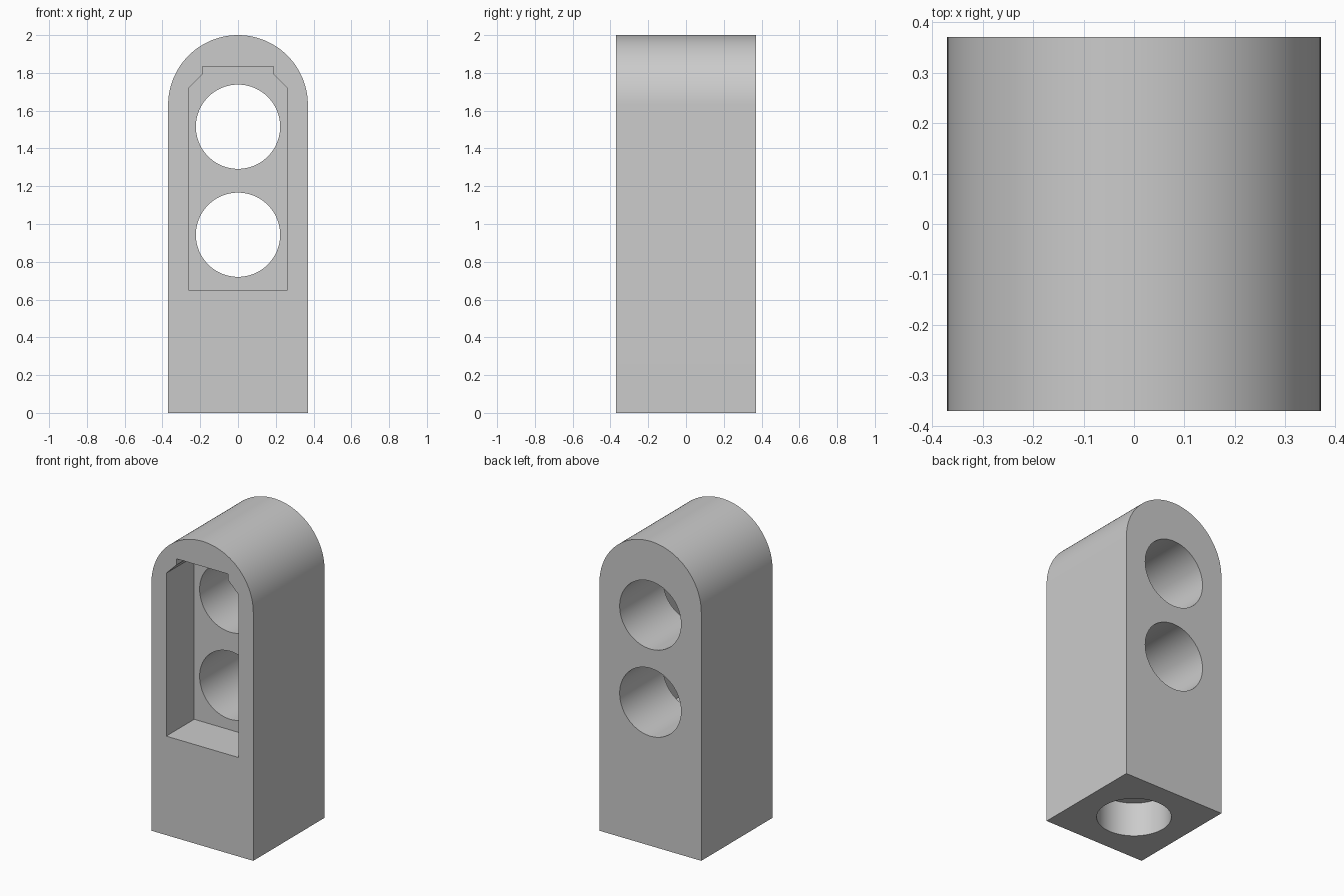
import bpy, bmesh, math
from mathutils import Matrix

cube = bpy.data.objects.get("Cube")
if cube:
    bpy.data.objects.remove(cube, do_unlink=True)

HALF = 0.37            # half width and half depth of the block
HEIGHT = 2.0
HOLE_R = 0.223
POCKET_BACK = -0.08    # y of the pocket's rear wall

grey = bpy.data.materials.new("plain grey")
grey.use_nodes = True
colour = (0.6, 0.6, 0.6, 1)
grey.diffuse_color = colour
grey.node_tree.nodes["Principled BSDF"].inputs["Base Color"].default_value = colour


def finish(name, bm):
    bmesh.ops.recalc_face_normals(bm, faces=bm.faces)
    mesh = bpy.data.meshes.new(name)
    bm.to_mesh(mesh)
    bm.free()
    mesh.materials.append(grey)
    obj = bpy.data.objects.new(name, mesh)
    bpy.context.collection.objects.link(obj)
    return obj


def extrude_profile(name, points, y0, y1):
    """Sweep an outline of (x, z) points from y0 to y1."""
    bm = bmesh.new()
    face = bm.faces.new([bm.verts.new((x, y0, z)) for x, z in points])
    result = bmesh.ops.extrude_face_region(bm, geom=[face])
    verts = [v for v in result["geom"] if isinstance(v, bmesh.types.BMVert)]
    bmesh.ops.translate(bm, verts=verts, vec=(0, y1 - y0, 0))
    return finish(name, bm)


def cylinder(name, matrix, depth):
    bm = bmesh.new()
    bmesh.ops.create_cone(bm, cap_ends=True, segments=96, radius1=HOLE_R,
                          radius2=HOLE_R, depth=depth, matrix=matrix)
    return finish(name, bm)


# Block with a half-round top
outline = [(-HALF, 0), (HALF, 0)]
for i in range(65):
    a = math.pi * i / 64
    outline.append((HALF * math.cos(a), HEIGHT - HALF + HALF * math.sin(a)))
body = extrude_profile("arched_block", outline, -HALF, HALF)

# Front pocket with a stepped, chamfered top
right_side = [(0.262, 0.65), (0.262, 1.72), (0.187, 1.795), (0.187, 1.835)]
pocket = right_side + [(-x, z) for x, z in reversed(right_side)]
cutters = [extrude_profile("pocket_cutter", pocket, -HALF - 0.1, POCKET_BACK)]

# Two round holes through to the back, opening into the pocket
turn = Matrix.Rotation(math.pi / 2, 4, "X")
for name, z in (("upper_hole_cutter", 1.515), ("lower_hole_cutter", 0.943)):
    cutters.append(cylinder(name, Matrix.Translation((0, 0.2, z)) @ turn, 0.8))

# Blind round socket in the base
cutters.append(cylinder("base_socket_cutter", Matrix.Translation((0, 0, 0.025)), 0.4))

bpy.context.view_layer.objects.active = body
for cutter in cutters:
    mod = body.modifiers.new(cutter.name, "BOOLEAN")
    mod.operation = "DIFFERENCE"
    mod.solver = "EXACT"
    mod.object = cutter
    bpy.ops.object.modifier_apply(modifier=mod.name)
    bpy.data.objects.remove(cutter, do_unlink=True)

bpy.ops.object.select_all(action="DESELECT")
body.select_set(True)
bpy.ops.object.shade_smooth_by_angle(angle=math.radians(30))
